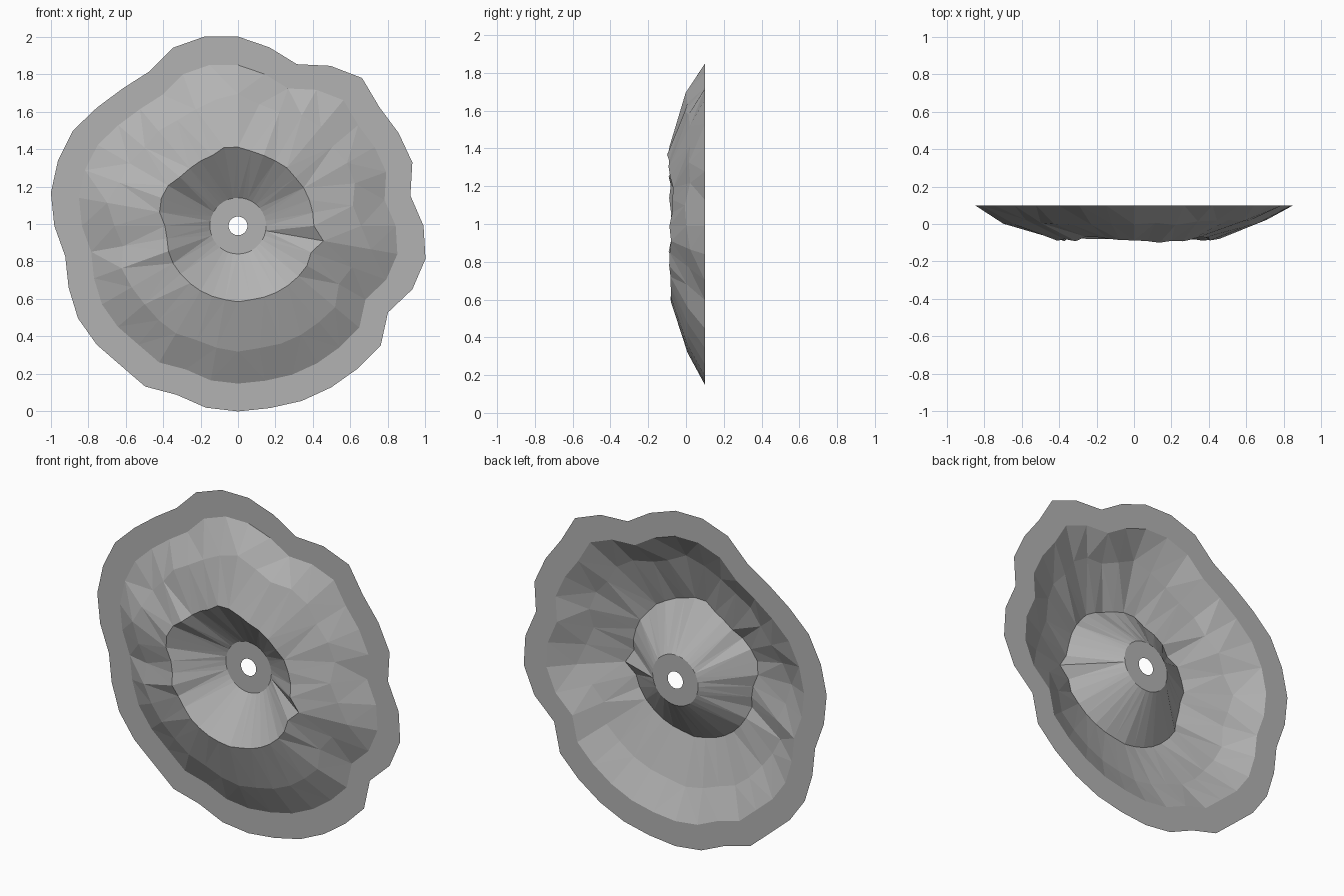
import bpy, bmesh, math, random

if "Cube" in bpy.data.objects:
    bpy.data.objects.remove(bpy.data.objects["Cube"])
random.seed(4)
N = 36
CZ = 0.99

# radii every 10 degrees, clockwise from the top (seen from the front)
OUTER = [1.01, .967, .918, .986, 1.03, .985, .99, .99, .934, .99, 1.016, .99,
         .924, .994, .994, .995, .994, .987, .99, .985, .959, .99, .973, .985,
         .986, .962, .936, .98, 1.014, 1.022, 1.017, .982, .957, .95, 1.012, 1.026]
RIDGE = [.42, .405, .40, .40, .405, .40, .405, .405, .405, .405, .463, .415,
         .425, .42, .415, .41, .405, .40, .405, .40, .40, .40, .40, .40,
         .40, .395, .385, .39, .425, .435, .43, .405, .40, .40, .40, .425]


def material(name, v):
    m = bpy.data.materials.new(name)
    m.diffuse_color = (v, v, v, 1)
    m.use_nodes = True
    m.node_tree.nodes["Principled BSDF"].inputs["Base Color"].default_value = m.diffuse_color
    return m


def ring(bm, radii, depths):
    out = []
    for i in range(N):
        a = 2 * math.pi * i / N
        out.append(bm.verts.new((radii[i] * math.sin(a), depths[i],
                                 CZ + radii[i] * math.cos(a))))
    return out


def lofted(name, rings, mat):
    bm = bmesh.new()
    loops = [ring(bm, r, d) for r, d in rings]
    for a, b in zip(loops, loops[1:]):
        for i in range(N):
            j = (i + 1) % N
            bm.faces.new((a[i], a[j], b[j], b[i]))
    bmesh.ops.triangulate(bm, faces=bm.faces[:])
    for f in bm.faces:
        f.normal_update()
        if f.normal.y > 0:
            f.normal_flip()
    me = bpy.data.meshes.new(name)
    bm.to_mesh(me)
    bm.free()
    me.materials.append(mat)
    ob = bpy.data.objects.new(name, me)
    bpy.context.collection.objects.link(ob)
    return ob


grey = material("grey_metal", 0.45)
back = [0.1] * N
inner_rim = [r * 0.85 for r in OUTER]

# raised lip: smooth along the bottom, torn elsewhere
rough = [0.15 if 13 <= i <= 22 else 1.0 for i in range(N)]
lip_y = [-0.08 + 0.014 * k * random.uniform(-1, 1) for k in rough]
lip_y[2] = -0.1
mid_r = [a + (b - a) * (0.6 + 0.06 * k * random.uniform(-1, 1))
         for a, b, k in zip(RIDGE, inner_rim, rough)]
mid_y = [0.008 + 0.015 * k * random.uniform(-1, 1) for k in rough]

lofted("outer_flange", [(OUTER, back), (inner_rim, back)], grey)
lofted("torn_outer_slope", [(inner_rim, back), (mid_r, mid_y), (RIDGE, lip_y)], grey)
lofted("inner_funnel", [(RIDGE, lip_y), ([0.15] * N, back)], grey)
lofted("centre_washer", [([0.15] * N, back), ([0.05] * N, back)], grey)
